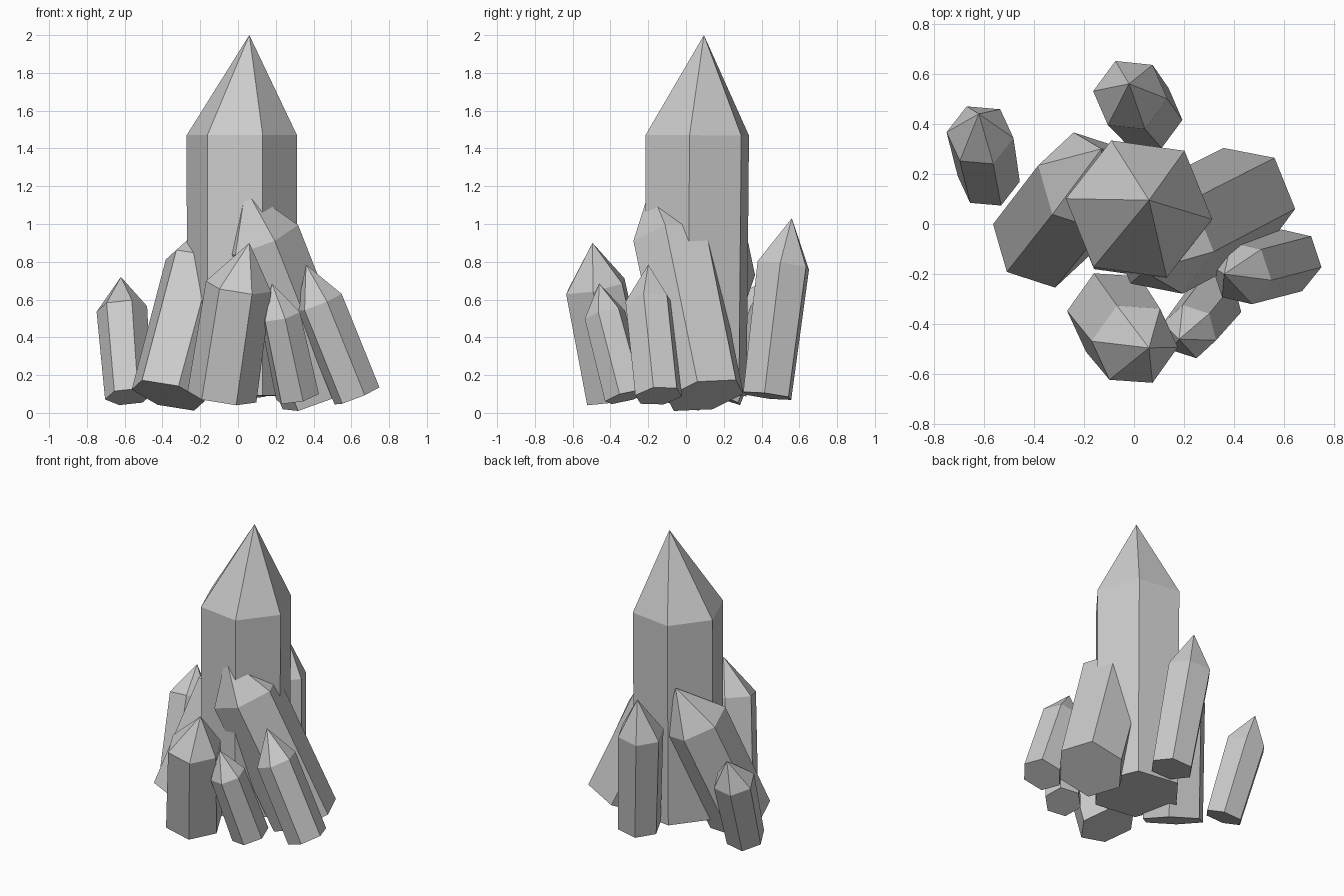
import bpy, bmesh
from math import cos, sin, pi, radians
from mathutils import Vector

if "Cube" in bpy.data.objects:
    bpy.data.objects.remove(bpy.data.objects["Cube"])


def crystal(name, base, shoulder, tip, r_base, r_shoulder, turn):
    """Six-sided prism from base to shoulder, closed with a pointed cap.
    turn = compass angle of one corner as seen from above."""
    base, shoulder, tip = Vector(base), Vector(shoulder), Vector(tip)
    n = (shoulder - base).normalized()
    a = radians(turn)
    u = Vector((cos(a), sin(a), -(cos(a) * n.x + sin(a) * n.y) / n.z)).normalized()
    v = n.cross(u)
    bm = bmesh.new()

    def ring(c, r):
        return [bm.verts.new(c + r * (cos(k * pi / 3) * u + sin(k * pi / 3) * v))
                for k in range(6)]

    low, high = ring(base, r_base), ring(shoulder, r_shoulder)
    top = bm.verts.new(tip)
    bm.faces.new(low[::-1])
    for k in range(6):
        j = (k + 1) % 6
        bm.faces.new((low[k], low[j], high[j], high[k]))
        bm.faces.new((high[k], high[j], top))
    mesh = bpy.data.meshes.new(name)
    bm.to_mesh(mesh)
    bm.free()
    ob = bpy.data.objects.new(name, mesh)
    bpy.context.collection.objects.link(ob)
    return ob


# Tall central crystal
crystal("main_crystal", (0.02, 0.05, 0.09), (0.02, 0.06, 1.47), (0.06, 0.095, 2.0),
        0.292, 0.295, -8)

# Large crystals leaning in against the centre
crystal("left_crystal", (-0.37, -0.063, 0.0925), (-0.185, 0.17, 0.78), (-0.13, 0.30, 1.04),
        0.205, 0.21, 162)
crystal("right_crystal", (0.44, 0.10, 0.0925), (0.11, -0.07, 0.92), (0.04, -0.19, 1.19),
        0.22, 0.225, -11)

# Medium crystals in front and behind
crystal("front_crystal", (-0.085, -0.36, 0.085), (0.003, -0.48, 0.67), (0.06, -0.495, 0.90),
        0.185, 0.175, -4)
crystal("back_crystal", (0.055, 0.43, 0.09), (-0.015, 0.515, 0.78), (-0.02, 0.56, 1.03),
        0.14, 0.15, -6)

# Small outer crystals
crystal("right_small_crystal", (0.63, -0.145, 0.09), (0.43, -0.197, 0.585),
        (0.36, -0.20, 0.785), 0.13, 0.13, -13)
crystal("front_small_crystal", (0.315, -0.315, 0.085), (0.222, -0.43, 0.52),
        (0.18, -0.46, 0.685), 0.12, 0.112, -18)
crystal("back_left_small_crystal", (-0.58, 0.18, 0.085), (-0.615, 0.355, 0.55),
        (-0.62, 0.44, 0.72), 0.125, 0.135, -5)
